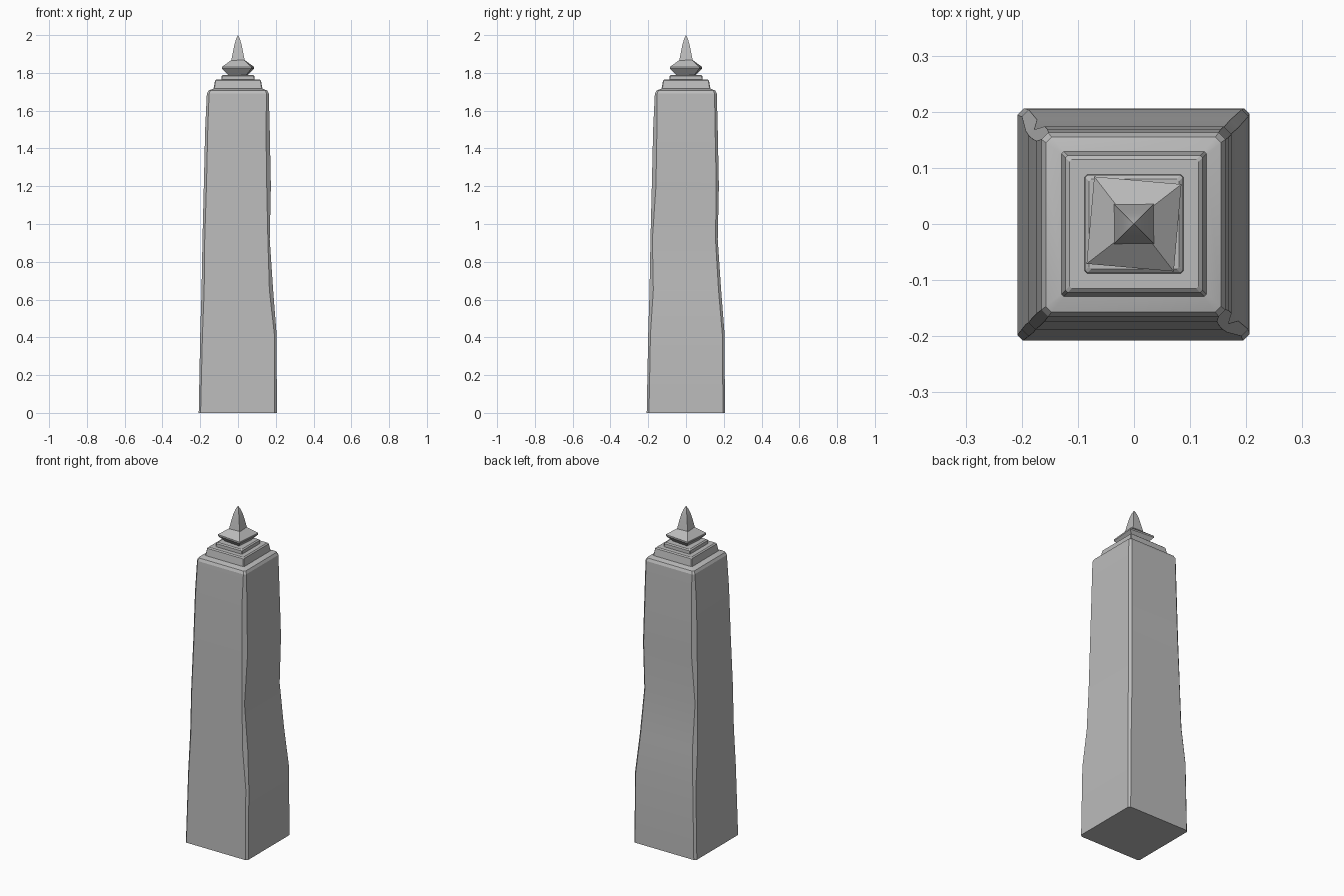
import bpy, bmesh, math

cube = bpy.data.objects.get("Cube")
if cube:
    bpy.data.objects.remove(cube, do_unlink=True)

stone = bpy.data.materials.new("grey stone")
stone.use_nodes = True
GREY = (0.5, 0.5, 0.5, 1)
stone.diffuse_color = GREY
stone.node_tree.nodes["Principled BSDF"].inputs["Base Color"].default_value = GREY


def ring(z, lo, hi, cuts):
    """Square outline from -lo to hi, with its four corners cut off."""
    a, b, c, d = cuts
    return [(-lo + a, -lo, z), (hi - b, -lo, z), (hi, -lo + b, z), (hi, hi - c, z),
            (hi - c, hi, z), (-lo + d, hi, z), (-lo, hi - d, z), (-lo, -lo + a, z)]


def square(z, h, turn=0):
    """Plain square outline turned about the vertical axis."""
    return [(h * math.sqrt(2) * math.cos(math.radians(turn + q)),
             h * math.sqrt(2) * math.sin(math.radians(turn + q)), z)
            for q in (225, 315, 45, 135)]


def loft(name, rings, tip=None, angle=20):
    """Skin a stack of outlines, ending in a flat cap or a point."""
    bm = bmesh.new()
    rows = [[bm.verts.new(p) for p in r] for r in rings]
    n = len(rows[0])
    for low, high in zip(rows, rows[1:]):
        for i in range(n):
            j = (i + 1) % n
            bm.faces.new((low[i], low[j], high[j], high[i]))
    bm.faces.new(rows[0][::-1])
    if tip:
        top = bm.verts.new((0, 0, tip))
        for i in range(n):
            bm.faces.new((rows[-1][i], rows[-1][(i + 1) % n], top))
    else:
        bm.faces.new(rows[-1])
    mesh = bpy.data.meshes.new(name)
    bm.to_mesh(mesh)
    bm.free()
    mesh.materials.append(stone)
    obj = bpy.data.objects.new(name, mesh)
    bpy.context.collection.objects.link(obj)
    bpy.ops.object.select_all(action="DESELECT")
    obj.select_set(True)
    bpy.context.view_layer.objects.active = obj
    bpy.ops.object.shade_smooth_by_angle(angle=math.radians(angle))
    return obj


# Weathered shaft: height, low side, high side, plain and worn corner cuts
shaft = [(0, .208, .206, .010, .012), (.42, .200, .204, .012, .012),
         (.65, .193, .186, .014, .020), (.92, .188, .168, .012, .010),
         (1.2, .181, .174, .014, .022), (1.5, .174, .168, .014, .020),
         (1.69, .165, .163, .012, .012)]
rings = [ring(z, lo, hi, (p, w, p, w)) for z, lo, hi, p, w in shaft]
# Sloping shoulder above the shaft
rings += [ring(1.706, .157, .155, (.01,) * 4), ring(1.717, .128, .128, (.005,) * 4)]
loft("shaft", rings)

# Stepped plinths with softened rims
for name, z0, z1, h0, h1 in (("lower_step", 1.712, 1.765, .130, .120),
                             ("upper_step", 1.762, 1.790, .088, .085)):
    cut = (.004,) * 4
    loft(name, [ring(z0, h0, h0, cut), ring(z1 - .006, h1 + .002, h1 + .002, cut),
                ring(z1, h1 - .005, h1 - .005, cut)])

# Flared collar, turned slightly, and the pointed spike
loft("finial_collar", [square(1.785, .045, -5), square(1.823, .078, -5),
                       square(1.832, .078, -5), square(1.868, .034, -2)])
loft("finial_spike", [square(1.862, .036), square(1.91, .027),
                      square(1.95, .019), square(1.98, .010)], tip=2.0)
